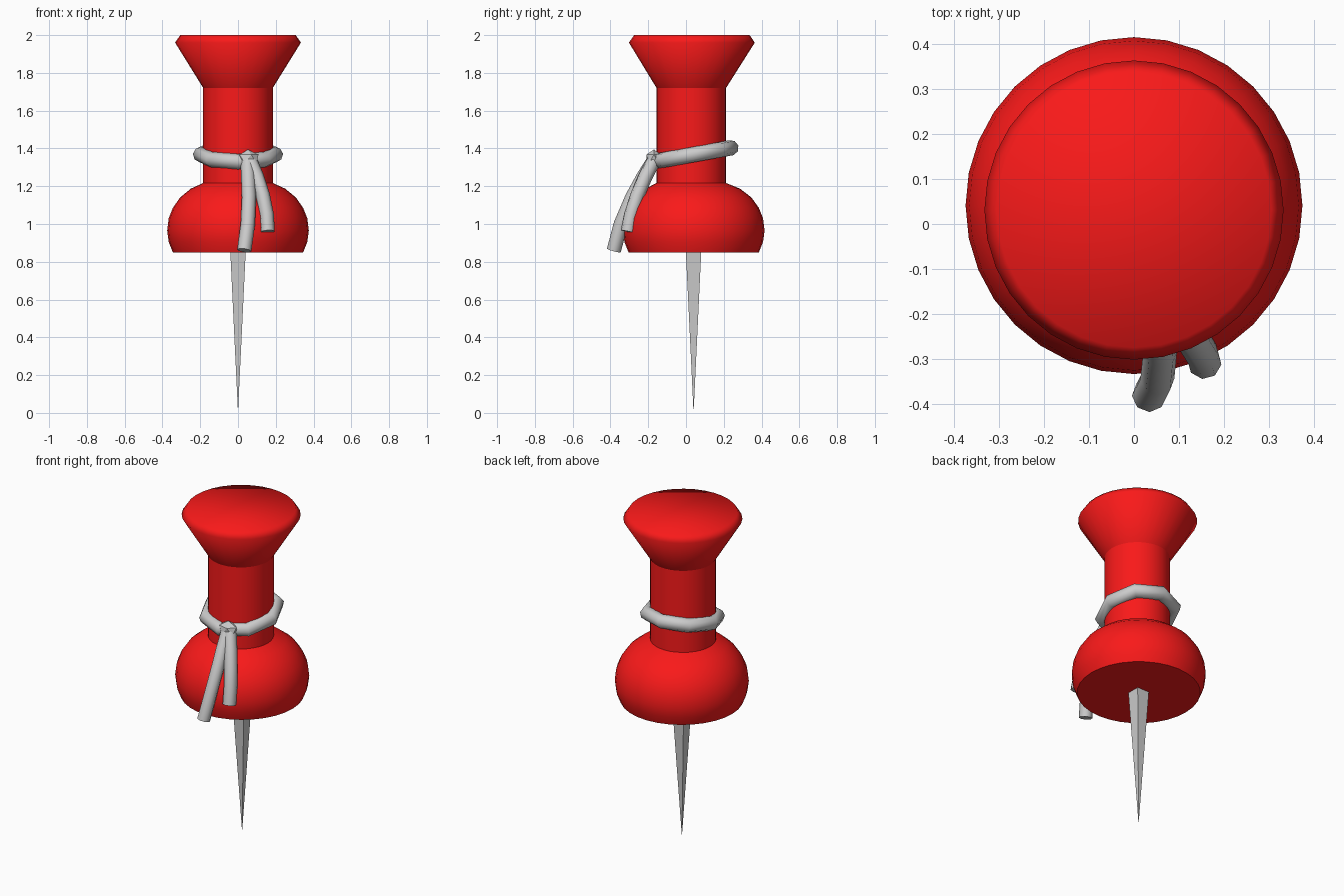
import bpy, bmesh, math
from mathutils import Vector

if "Cube" in bpy.data.objects:
    bpy.data.objects.remove(bpy.data.objects["Cube"])

red = bpy.data.materials.new("red_plastic")
red.diffuse_color = (0.95, 0.01, 0.01, 1)
red.use_nodes = True
red.node_tree.nodes["Principled BSDF"].inputs["Base Color"].default_value = red.diffuse_color


def finish(name, bm, material=None):
    bmesh.ops.recalc_face_normals(bm, faces=bm.faces)
    me = bpy.data.meshes.new(name)
    bm.to_mesh(me)
    bm.free()
    ob = bpy.data.objects.new(name, me)
    bpy.context.collection.objects.link(ob)
    if material:
        me.materials.append(material)
    return ob


def lathe(name, profile, sides, sharp_rings):
    """Profile points are (radius, z, y centre)."""
    bm = bmesh.new()
    rings = []
    for r, z, cy in profile:
        angles = [2 * math.pi * i / sides for i in range(sides)]
        rings.append([bm.verts.new((r * math.cos(a), cy + r * math.sin(a), z)) for a in angles])
    for lo, hi in zip(rings, rings[1:]):
        for i in range(sides):
            j = (i + 1) % sides
            bm.faces.new((lo[i], lo[j], hi[j], hi[i]))
    bm.faces.new(rings[0][::-1])
    bm.faces.new(rings[-1])
    for f in bm.faces:
        f.smooth = True
    for k in sharp_rings:
        for i in range(sides):
            bm.edges.get((rings[k][i], rings[k][(i + 1) % sides])).smooth = False
    return finish(name, bm, red)


def tube(name, points, radius, closed=False):
    cu = bpy.data.curves.new(name, 'CURVE')
    cu.dimensions = '3D'
    cu.bevel_depth = radius
    cu.bevel_resolution = 2
    cu.use_fill_caps = True
    sp = cu.splines.new('POLY')
    sp.points.add(len(points) - 1)
    for p, co in zip(sp.points, points):
        p.co = (*co, 1)
    sp.use_cyclic_u = closed
    ob = bpy.data.objects.new(name, cu)
    bpy.context.collection.objects.link(ob)
    bpy.ops.object.select_all(action='DESELECT')
    ob.select_set(True)
    bpy.context.view_layer.objects.active = ob
    bpy.ops.object.convert(target='MESH')
    bpy.ops.object.shade_smooth_by_angle(angle=math.radians(50))


# Plastic body: domed base, neck and flared head
lathe("pin_body", [
    (0.345, 0.85, 0.041), (0.367, 0.905, 0.041), (0.375, 0.965, 0.041),
    (0.367, 1.03, 0.041), (0.345, 1.085, 0.041), (0.307, 1.14, 0.04),
    (0.25, 1.187, 0.036), (0.184, 1.217, 0.028), (0.184, 1.72, 0.028),
    (0.333, 1.96, 0.031), (0.306, 2.0, 0.031)], 32, (0, 7, 8))

# Square tapered needle
bm = bmesh.new()
bmesh.ops.create_cone(bm, cap_ends=True, segments=4, radius1=0, radius2=0.042 * math.sqrt(2), depth=0.88)
bmesh.ops.remove_doubles(bm, verts=bm.verts, dist=1e-5)
ys = [abs(v.co.x) for v in bm.verts if v.co.z > 0]
if max(ys) > 0.05:  # turn the square so its sides face the axes
    for v in bm.verts:
        x, y = v.co.x, v.co.y
        v.co.x, v.co.y = (x - y) / math.sqrt(2), (x + y) / math.sqrt(2)
bmesh.ops.translate(bm, verts=bm.verts, vec=(0, 0.04, 0.44))
finish("needle", bm)

# Tilted string loop
loop = []
for i in range(8):
    a = i * math.pi / 4
    y = 0.035 + 0.203 * math.sin(a)
    loop.append((0.198 * math.cos(a), y, 1.33 + (y + 0.17) * 0.18))
tube("string_loop", loop, 0.041, closed=True)

# Knot
bm = bmesh.new()
bmesh.ops.create_icosphere(bm, subdivisions=1, radius=0.062)
bmesh.ops.scale(bm, verts=bm.verts, vec=(1, 0.75, 0.8))
bmesh.ops.translate(bm, verts=bm.verts, vec=(0.053, -0.17, 1.345))
finish("knot", bm)

# Loose string ends
tube("long_string_end", [(0.05, -0.165, 1.345), (0.054, -0.225, 1.25), (0.058, -0.285, 1.14),
                         (0.052, -0.345, 1.0), (0.033, -0.382, 0.86)], 0.038)
tube("short_string_end", [(0.06, -0.165, 1.345), (0.1, -0.215, 1.25), (0.132, -0.258, 1.15),
                          (0.152, -0.29, 1.05), (0.157, -0.308, 0.96)], 0.038)
